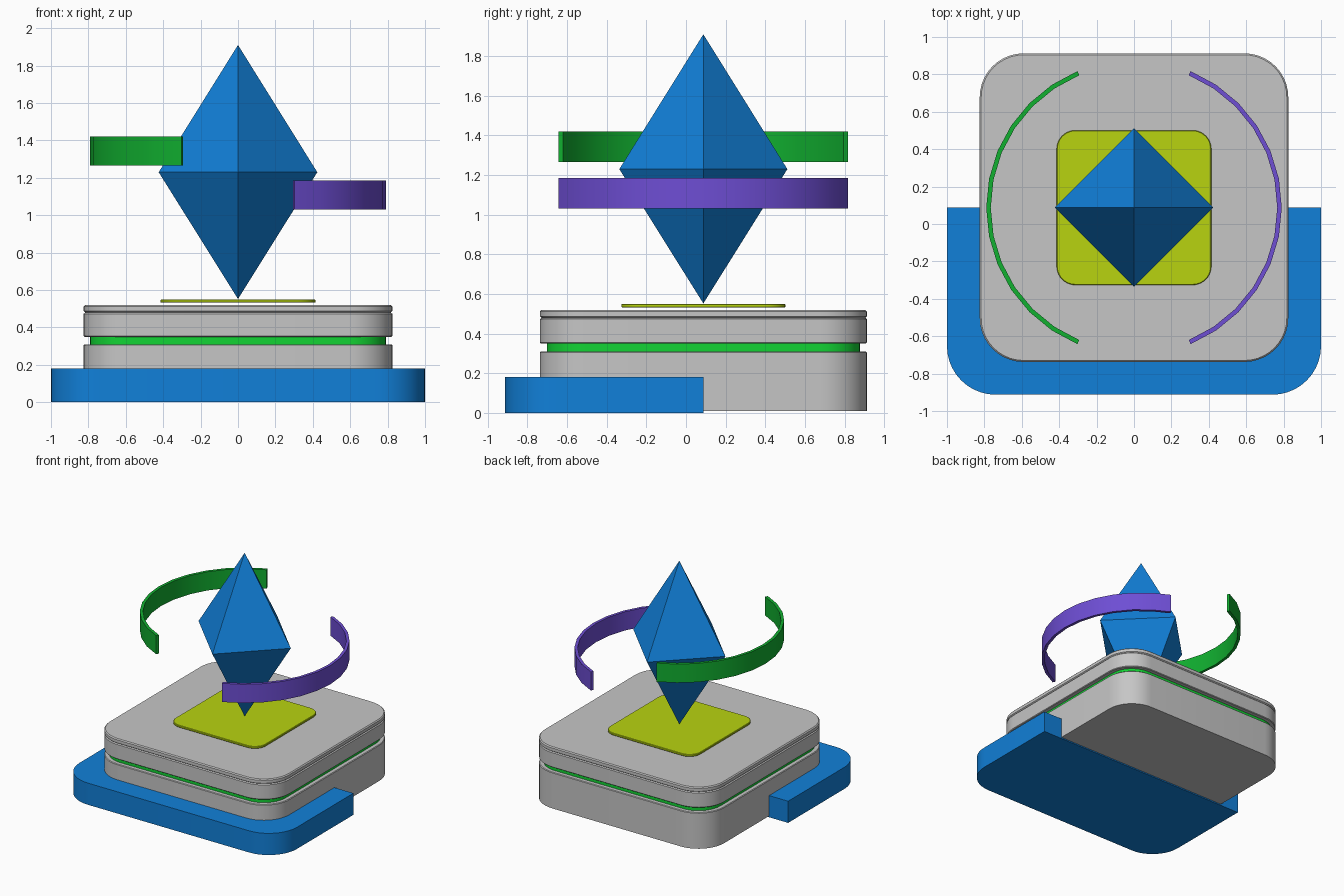
import bpy, bmesh, math
from mathutils import Vector

if "Cube" in bpy.data.objects:
    bpy.data.objects.remove(bpy.data.objects["Cube"])

CY = 0.0875  # common centre line of all parts in y


def material(name, r, g, b):
    lin = lambda v: v / 255 / 12.92 if v < 11 else ((v / 255 + 0.055) / 1.055) ** 2.4
    m = bpy.data.materials.new(name)
    m.diffuse_color = (lin(r), lin(g), lin(b), 1)
    m.use_nodes = True
    m.node_tree.nodes["Principled BSDF"].inputs["Base Color"].default_value = m.diffuse_color
    return m


BLUE = material("blue", 17, 128, 217)
GREY = material("light grey", 198, 198, 198)
LIME = material("bright green", 18, 212, 52)
GREEN = material("green", 17, 176, 48)
PURPLE = material("purple", 110, 78, 212)
YELLOW = material("yellow green", 184, 212, 16)


def finish(name, bm, mat, smooth=True):
    bmesh.ops.recalc_face_normals(bm, faces=bm.faces)
    me = bpy.data.meshes.new(name)
    bm.to_mesh(me)
    bm.free()
    ob = bpy.data.objects.new(name, me)
    bpy.context.collection.objects.link(ob)
    me.materials.append(mat)
    if smooth:
        bpy.ops.object.select_all(action='DESELECT')
        ob.select_set(True)
        bpy.context.view_layer.objects.active = ob
        bpy.ops.object.shade_smooth_by_angle(angle=math.radians(30))
    return ob


def slab(name, radius, profile, mat, half=False, n=10):
    """Rounded square lofted through (half width, z) steps."""
    bm = bmesh.new()
    core = max(h for h, z in profile) - radius
    loops = []
    for h, z in profile:
        r, loop = h - core, []
        for q, (sx, sy) in enumerate([(1, 1), (-1, 1), (-1, -1), (1, -1)]):
            for i in range(n + 1):
                a = math.pi / 2 * (q + i / n)
                loop.append(bm.verts.new((sx * core + r * math.cos(a),
                                          CY + sy * core + r * math.sin(a), z)))
        loops.append(loop)
    for lo, hi in zip(loops, loops[1:]):
        for i in range(len(lo)):
            j = (i + 1) % len(lo)
            bm.faces.new((lo[i], lo[j], hi[j], hi[i]))
    bm.faces.new(loops[0][::-1])
    bm.faces.new(loops[-1])
    if half:  # keep only the front half and close the cut
        bmesh.ops.bisect_plane(bm, geom=bm.verts[:] + bm.edges[:] + bm.faces[:],
                               plane_co=Vector((0, CY, 0)), plane_no=Vector((0, 1, 0)),
                               clear_outer=True)
        bmesh.ops.holes_fill(bm, edges=[e for e in bm.edges if e.is_boundary], sides=0)
    return finish(name, bm, mat)


def arc_band(name, side, z0, z1, mat):
    """Thin curved band, 135 degrees in 12 flat segments."""
    bm = bmesh.new()
    rings = []
    for i in range(13):
        a = math.radians(-67.5 + 11.25 * i)
        rings.append([bm.verts.new((side * r * math.cos(a), CY + r * math.sin(a), z))
                      for r, z in ((0.766, z0), (0.79, z0), (0.79, z1), (0.766, z1))])
    for p, q in zip(rings, rings[1:]):
        for k in range(4):
            bm.faces.new((p[k], p[(k + 1) % 4], q[(k + 1) % 4], q[k]))
    bm.faces.new(rings[0])
    bm.faces.new(rings[-1])
    return finish(name, bm, mat)


# Stepped plinth
slab("front_base", 0.26, [(1.0, 0), (1.0, 0.18)], BLUE, half=True)
slab("lower_block", 0.235, [(0.825, 0.01), (0.825, 0.305), (0.82, 0.31)], GREY)
slab("glow_strip", 0.2, [(0.79, 0.305), (0.79, 0.355)], LIME)
slab("upper_block", 0.235, [(0.82, 0.35), (0.825, 0.355), (0.825, 0.473), (0.817, 0.48),
                            (0.825, 0.487), (0.825, 0.512), (0.817, 0.52)], GREY)
slab("top_plate", 0.1, [(0.41, 0.532), (0.4135, 0.535), (0.4135, 0.547), (0.41, 0.55)], YELLOW)

# Floating octahedral crystal
bm = bmesh.new()
top, bottom = bm.verts.new((0, CY, 1.91)), bm.verts.new((0, CY, 0.552))
R = 0.424
mid = [bm.verts.new((R * x, CY + R * y, 1.23)) for x, y in ((1, 0), (0, 1), (-1, 0), (0, -1))]
for i in range(4):
    bm.faces.new((mid[i], mid[(i + 1) % 4], top))
    bm.faces.new((mid[(i + 1) % 4], mid[i], bottom))
finish("crystal", bm, BLUE, smooth=False)

# Orbiting bands
arc_band("left_band", -1, 1.265, 1.42, GREEN)
arc_band("right_band", 1, 1.03, 1.185, PURPLE)
